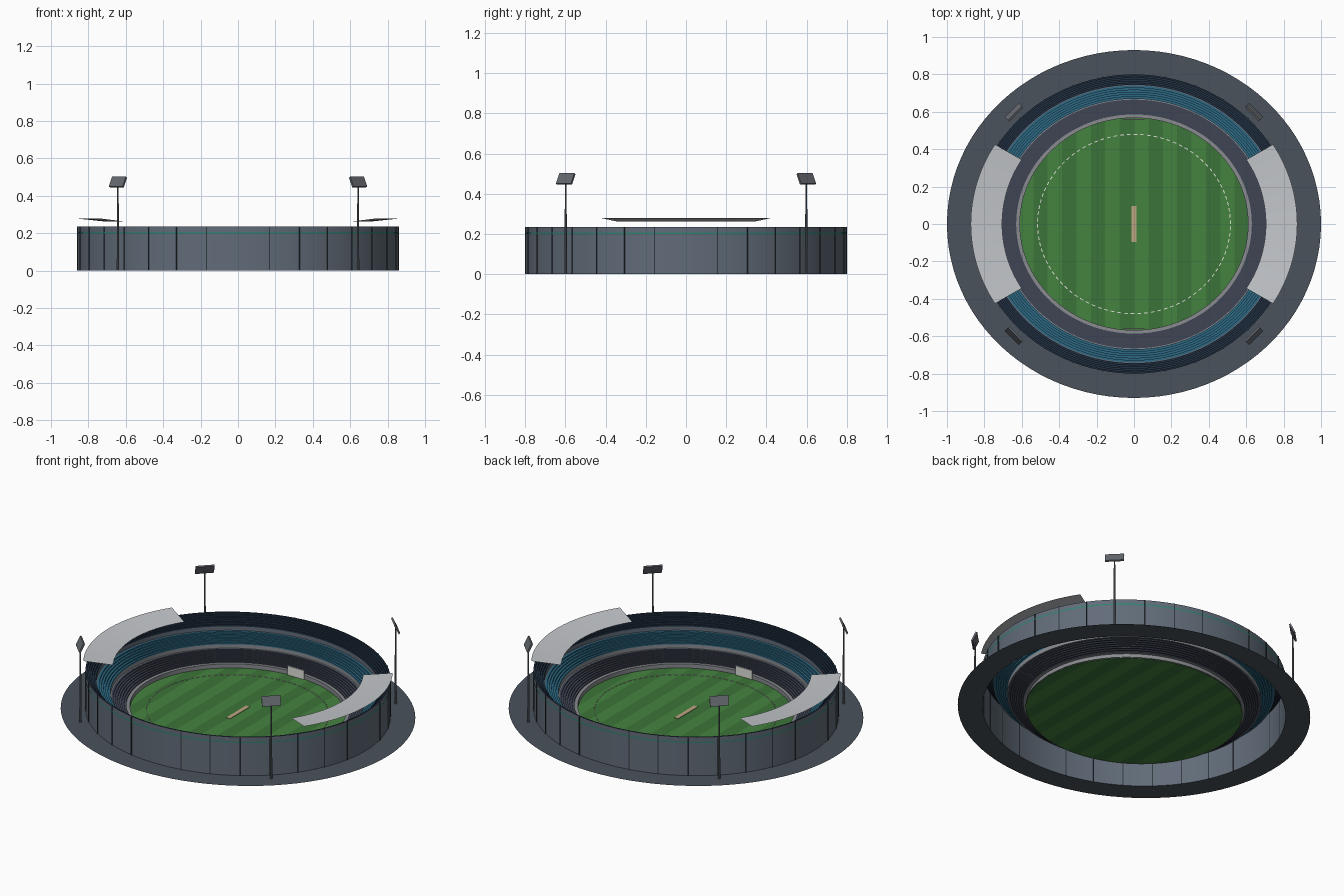
import bpy, bmesh
from math import sin, cos, pi, sqrt, radians, atan2
from mathutils import Matrix, Vector

if "Cube" in bpy.data.objects:
    bpy.data.objects.remove(bpy.data.objects["Cube"])

RATIO = 0.93          # every oval is this much narrower in y
SEG = 96


def material(name, rgb):
    m = bpy.data.materials.new(name)
    m.diffuse_color = (*rgb, 1)
    m.use_nodes = True
    m.node_tree.nodes["Principled BSDF"].inputs["Base Color"].default_value = m.diffuse_color
    return m


PLAZA = material("plaza_grey", (0.07, 0.085, 0.105))
WALL = material("wall_slate", (0.12, 0.15, 0.19))
FIN = material("fin_dark", (0.03, 0.04, 0.05))
TRIM = material("trim_green", (0.03, 0.22, 0.16))
CONC = material("concrete", (0.25, 0.26, 0.28))
LOW = material("lower_seats", (0.05, 0.06, 0.09))
MID = material("middle_seats", (0.025, 0.14, 0.23))
UPP = material("upper_seats", (0.015, 0.03, 0.055))
ROOF = material("roof_white", (0.55, 0.57, 0.6))
GRASS_A = material("grass_light", (0.06, 0.23, 0.05))
GRASS_B = material("grass_dark", (0.045, 0.175, 0.04))
PITCH = material("pitch_clay", (0.5, 0.38, 0.22))
CREAM = material("cream", (0.75, 0.75, 0.7))
METAL = material("metal", (0.13, 0.14, 0.16))


def finish(bm, name, *mats, smooth=False):
    me = bpy.data.meshes.new(name)
    bm.to_mesh(me)
    bm.free()
    ob = bpy.data.objects.new(name, me)
    bpy.context.collection.objects.link(ob)
    for m in mats:
        me.materials.append(m)
    if smooth:
        bpy.context.view_layer.objects.active = ob
        ob.select_set(True)
        bpy.ops.object.shade_smooth_by_angle(angle=radians(25))
        ob.select_set(False)
    return ob


def sweep(bm, profile, a0=0.0, a1=2 * pi, seg=SEG):
    """Sweep an (r, z) profile round the oval, closed if a full turn."""
    full = a1 - a0 > 2 * pi - 1e-4
    rows = []
    for i in range(seg if full else seg + 1):
        a = a0 + (a1 - a0) * i / seg
        rows.append([bm.verts.new((r * cos(a), RATIO * r * sin(a), z)) for r, z in profile])
    for i in range(seg):
        p, q = rows[i], rows[(i + 1) % len(rows)]
        for j in range(len(profile) - 1):
            bm.faces.new((p[j], p[j + 1], q[j + 1], q[j]))


def oval(name, profile, mat, a0=0.0, a1=2 * pi, seg=SEG):
    bm = bmesh.new()
    sweep(bm, profile, a0, a1, seg)
    return finish(bm, name, mat, smooth=True)


def box(bm, size, mat):
    bmesh.ops.create_cube(bm, size=1, matrix=mat @ Matrix.Diagonal((*size, 1)))


def steps(r0, z0, r1, z1, n):
    """Stair profile: riser then tread for each row."""
    pts = [(r0, z0)]
    for i in range(n):
        z = z0 + (z1 - z0) * (i + 1) / n
        pts += [(r0 + (r1 - r0) * i / n, z), (r0 + (r1 - r0) * (i + 1) / n, z)]
    return pts


# Ground ring and outer wall
oval("plaza", [(1.0, 0.001), (0.86, 0.001)], PLAZA)
oval("outer_wall", [(0.86, 0), (0.86, 0.235)], WALL)
oval("wall_trim", [(0.862, 0.2), (0.862, 0.208)], TRIM)

# Vertical fins on the wall
bm = bmesh.new()
for i in range(32):
    if i % 8:
        a = 2 * pi * i / 32
        x, y = 0.861 * cos(a), 0.861 * RATIO * sin(a)
        ang = atan2(sin(a) / RATIO, cos(a))
        box(bm, (0.006, 0.005, 0.234), Matrix.Translation((x, y, 0.117)) @ Matrix.Rotation(ang, 4, "Z"))
finish(bm, "wall_fins", FIN)

# Seating bowl in three tiers with plain fronts
oval("boundary_wall", [(0.61, 0), (0.61, 0.028), (0.63, 0.028)], CONC)
oval("lower_tier", steps(0.63, 0.028, 0.715, 0.075, 7), LOW)
oval("middle_front", [(0.715, 0.075), (0.72, 0.075), (0.72, 0.098)], CONC)
oval("middle_tier", steps(0.72, 0.098, 0.795, 0.148, 6), MID)
oval("upper_front", [(0.795, 0.148), (0.8, 0.148), (0.8, 0.172)], WALL)
oval("upper_tier", steps(0.8, 0.172, 0.86, 0.234, 6), UPP)

# Roofs over the two sides
for name, mid in (("right_roof", 0), ("left_roof", pi)):
    oval(name, [(0.873, 0.28), (0.705, 0.262)], ROOF, mid - 0.552, mid + 0.552, 32)

# Mown grass in alternating stripes
bm = bmesh.new()
R, N, SUB = 0.615, 16, 6
cols = []
for i in range(N * SUB + 1):
    x = -R + 2 * R * i / (N * SUB)
    h = max(RATIO * sqrt(max(R * R - x * x, 0)), 0.001)
    cols.append((bm.verts.new((x, -h, 0.003)), bm.verts.new((x, h, 0.003))))
for i in range(N * SUB):
    p, q = cols[i], cols[i + 1]
    bm.faces.new((p[0], q[0], q[1], p[1])).material_index = (i // SUB) % 2
finish(bm, "grass", GRASS_A, GRASS_B)

# Dashed boundary rope
bm = bmesh.new()
for i in range(90):
    a = 2 * pi * i / 90
    sweep(bm, [(0.513, 0.004), (0.513, 0.007), (0.518, 0.007), (0.518, 0.004)], a, a + 0.04, 2)
finish(bm, "boundary_rope", CREAM)

# Central pitch strip
bm = bmesh.new()
box(bm, (0.026, 0.19, 0.003), Matrix.Translation((0, 0, 0.0045)))
finish(bm, "pitch", PITCH)

# Sight screens at both ends
bm = bmesh.new()
for s in (-1, 1):
    box(bm, (0.11, 0.006, 0.055), Matrix.Translation((0, s * 0.558, 0.033)))
finish(bm, "sight_screens", CREAM)

# Four floodlight masts with lamp panels leaning over the field
for sx, nx in ((-1, "left"), (1, "right")):
    for sy, ny in ((-1, "front"), (1, "back")):
        pos = Vector((sx * 0.642, sy * 0.598, 0))
        bm = bmesh.new()
        bmesh.ops.create_cone(bm, cap_ends=True, segments=10, radius1=0.007, radius2=0.004,
                              depth=0.46, matrix=Matrix.Translation(pos + Vector((0, 0, 0.23))))
        finish(bm, f"{ny}_{nx}_mast", METAL, smooth=True)
        bm = bmesh.new()
        turn = Matrix.Rotation(atan2(-sy, -sx), 4, "Z") @ Matrix.Rotation(radians(25), 4, "Y")
        box(bm, (0.01, 0.105, 0.058), Matrix.Translation(pos + Vector((0, 0, 0.474))) @ turn)
        finish(bm, f"{ny}_{nx}_lamp_panel", METAL)
